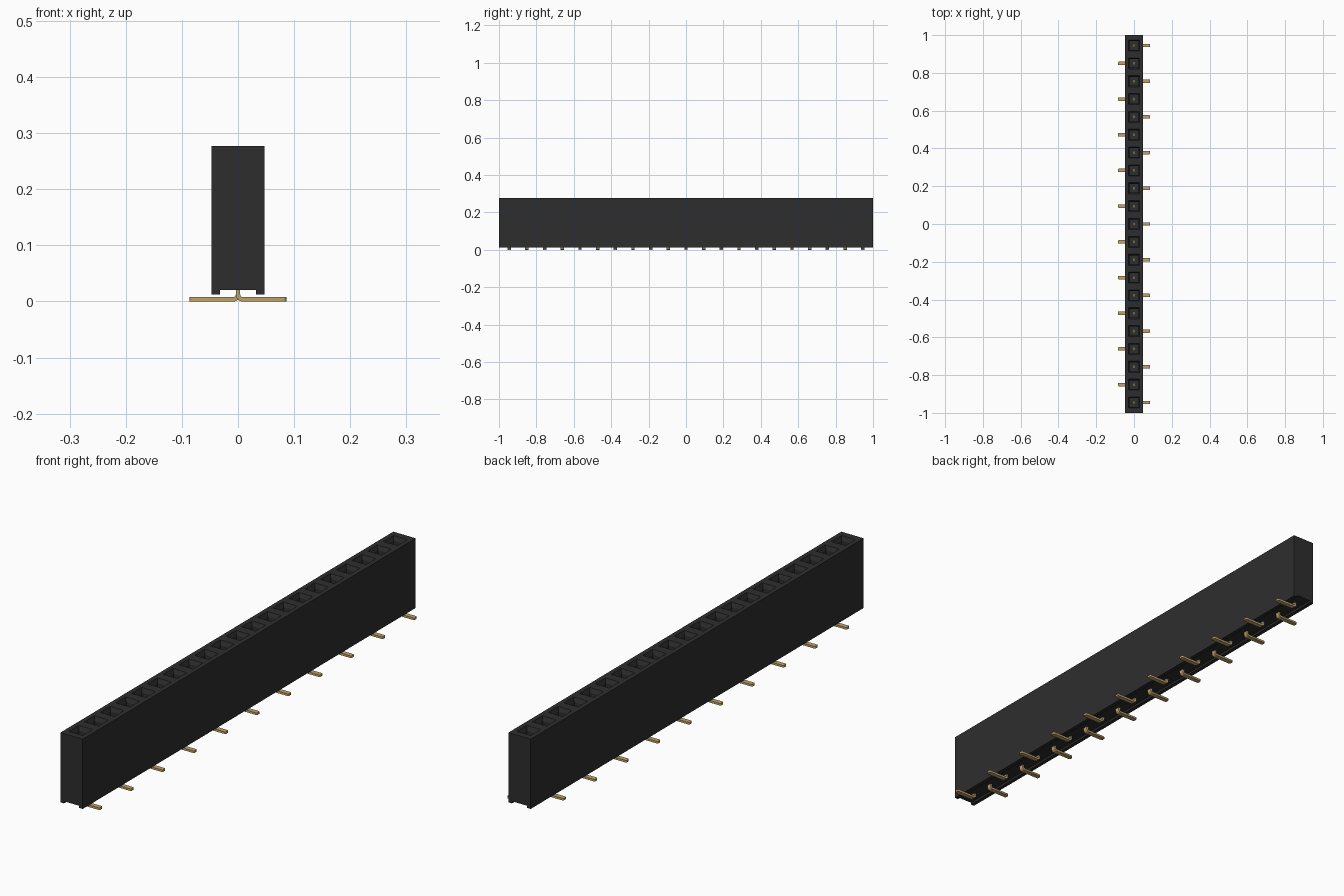
import bpy, bmesh, math

if "Cube" in bpy.data.objects:
    bpy.data.objects.remove(bpy.data.objects["Cube"])

COUNT, PITCH = 21, 0.0945
HALF_W, TOP = 0.047, 0.277


def material(name, rgb, rough, metal=0.0):
    m = bpy.data.materials.new(name)
    m.use_nodes = True
    m.diffuse_color = (*rgb, 1)
    p = m.node_tree.nodes["Principled BSDF"]
    p.inputs["Base Color"].default_value = (*rgb, 1)
    p.inputs["Roughness"].default_value = rough
    p.inputs["Metallic"].default_value = metal
    return m


black = material("black plastic", (0.027, 0.027, 0.027), 0.6)
gold = material("gold plating", (0.52, 0.37, 0.15), 0.4)


def add_object(name, bm, mat):
    bmesh.ops.recalc_face_normals(bm, faces=bm.faces)
    mesh = bpy.data.meshes.new(name)
    bm.to_mesh(mesh)
    bm.free()
    mesh.materials.append(mat)
    ob = bpy.data.objects.new(name, mesh)
    bpy.context.collection.objects.link(ob)
    return ob


# Housing: channelled profile swept along y, with one station per socket cell
profile = [(-HALF_W, TOP), (-HALF_W, 0.012), (-0.032, 0.012), (-0.032, 0.02),
           (0.032, 0.02), (0.032, 0.012), (HALF_W, 0.012), (HALF_W, TOP)]
cells = [(i - COUNT / 2) * PITCH for i in range(COUNT + 1)]
stations = [-1.0] + cells + [1.0]
bm = bmesh.new()
rings = [[bm.verts.new((x, y, z)) for x, z in profile] for y in stations]
n = len(profile)
tops = []
for s, (a, b) in enumerate(zip(rings, rings[1:])):
    for i in range(n):
        j = (i + 1) % n
        f = bm.faces.new((a[i], a[j], b[j], b[i]))
        if i == n - 1 and 0 < s <= COUNT:
            tops.append(f)
bm.faces.new(rings[0])
bm.faces.new(rings[-1])
bmesh.ops.recalc_face_normals(bm, faces=bm.faces)

# Sockets: square mouth, tapered lead-in, straight shaft
bmesh.ops.inset_individual(bm, faces=tops, thickness=0.025)
bmesh.ops.inset_individual(bm, faces=tops, thickness=0.009, depth=-0.016)
shafts = bmesh.ops.extrude_discrete_faces(bm, faces=tops)["faces"]
bmesh.ops.translate(bm, vec=(0, 0, -0.17),
                    verts=list({v for f in shafts for v in f.verts}))
add_object("housing", bm, black)


# Contact: flat strip bent outward at the bottom into a soldering foot
def contact_mesh():
    t, half, r = 0.004, 0.009, 0.012
    outer = [(-t + r - r * math.cos(a), r - r * math.sin(a))
             for a in (math.pi / 2 * k / 6 for k in range(7))]
    ri = r - 2 * t
    inner = [(-t + r - ri * math.cos(a), r - ri * math.sin(a))
             for a in (math.pi / 2 * k / 6 for k in range(7))]
    left = [(-t, 0.12)] + outer + [(0.086, 0.0)]
    right = [(t, 0.12)] + inner + [(0.086, 2 * t)]
    bm = bmesh.new()
    loops = [[bm.verts.new(c) for c in ((lx, -half, lz), (lx, half, lz),
                                        (rx, half, rz), (rx, -half, rz))]
             for (lx, lz), (rx, rz) in zip(left, right)]
    for a, b in zip(loops, loops[1:]):
        for i in range(4):
            j = (i + 1) % 4
            bm.faces.new((a[i], a[j], b[j], b[i]))
    bm.faces.new(loops[0])
    bm.faces.new(loops[-1])
    # Rounded corners at the foot tip
    tip = [e for e in bm.edges if all(v.co.x > 0.0859 for v in e.verts)
           and abs(e.verts[0].co.z - e.verts[1].co.z) > 0.001]
    bmesh.ops.bevel(bm, geom=tip, offset=0.005, segments=3, profile=0.5,
                    affect='EDGES')
    return bm


first = add_object("contact_01", contact_mesh(), gold)
for o in bpy.context.view_layer.objects:
    o.select_set(False)
bpy.context.view_layer.objects.active = first
first.select_set(True)
bpy.ops.object.shade_smooth_by_angle(angle=math.radians(35))

# Feet alternate between the two sides along the row
for i in range(COUNT):
    ob = first
    if i:
        ob = bpy.data.objects.new(f"contact_{i + 1:02d}", first.data)
        bpy.context.collection.objects.link(ob)
    ob.location.y = (i - (COUNT - 1) / 2) * PITCH
    ob.rotation_euler.z = math.pi * (i % 2)
